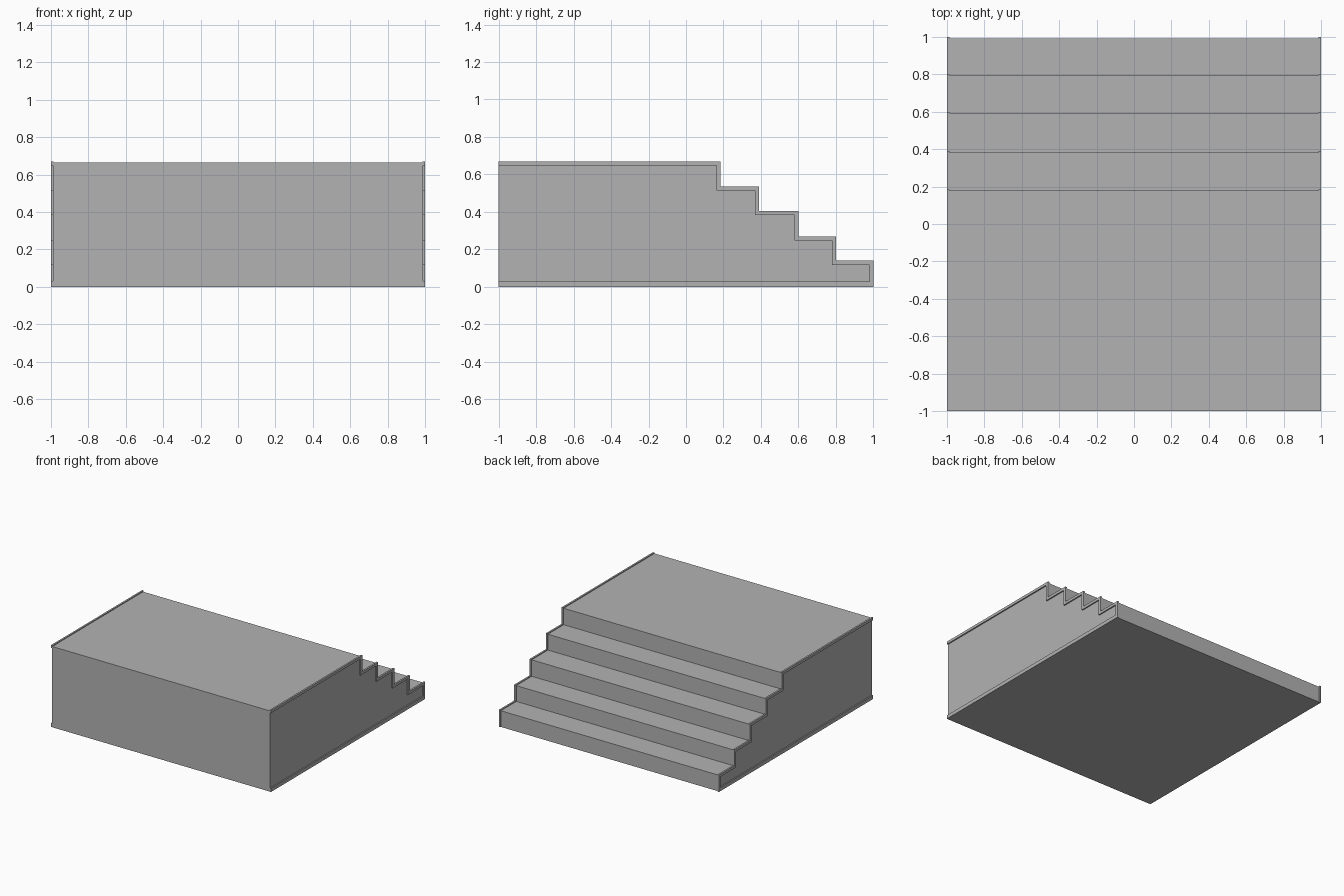
import bpy, bmesh

cube = bpy.data.objects.get("Cube")
if cube:
    bpy.data.objects.remove(cube, do_unlink=True)

GREY = (0.45, 0.45, 0.45, 1)
mat = bpy.data.materials.new("stone grey")
mat.use_nodes = True
mat.diffuse_color = GREY
mat.node_tree.nodes["Principled BSDF"].inputs["Base Color"].default_value = GREY

RISERS = [0.185, 0.39, 0.60, 0.80, 1.0]   # riser positions, top to bottom
TREADS = [0.67, 0.535, 0.405, 0.27, 0.14]  # tread heights
FRONT = -1.0


def stair_line(inset):
    """Stepped outline from the front top edge down to the last riser."""
    pts = [(FRONT, TREADS[0] - inset)]
    for i, y in enumerate(RISERS):
        pts.append((y - inset, TREADS[i] - inset))
        if i + 1 < len(RISERS):
            pts.append((y - inset, TREADS[i + 1] - inset))
    return pts


def extrude_profile(name, outline, x0, x1):
    """Solid made by sweeping a (y, z) outline across x."""
    bm = bmesh.new()
    face = bm.faces.new([bm.verts.new((x0, y, z)) for y, z in outline])
    ext = bmesh.ops.extrude_face_region(bm, geom=[face])
    moved = [v for v in ext["geom"] if isinstance(v, bmesh.types.BMVert)]
    bmesh.ops.translate(bm, verts=moved, vec=(x1 - x0, 0, 0))
    bmesh.ops.recalc_face_normals(bm, faces=bm.faces)
    mesh = bpy.data.meshes.new(name)
    bm.to_mesh(mesh)
    bm.free()
    mesh.materials.append(mat)
    obj = bpy.data.objects.new(name, mesh)
    bpy.context.collection.objects.link(obj)
    return obj


# Platform and steps in one block
body = stair_line(0.007)
extrude_profile("platform_steps", body + [(body[-1][0], 0), (FRONT, 0)], -0.99, 0.99)

# Raised edging along the steps and the base on each side
outer = stair_line(0)
inner = stair_line(0.022)
trim = outer + [(outer[-1][0], 0), (FRONT, 0), (FRONT, 0.03), (inner[-1][0], 0.03)] + inner[::-1]
for name, side in (("left_edging", 1), ("right_edging", -1)):
    extrude_profile(name, trim, side * 0.986, side * 1.0)
